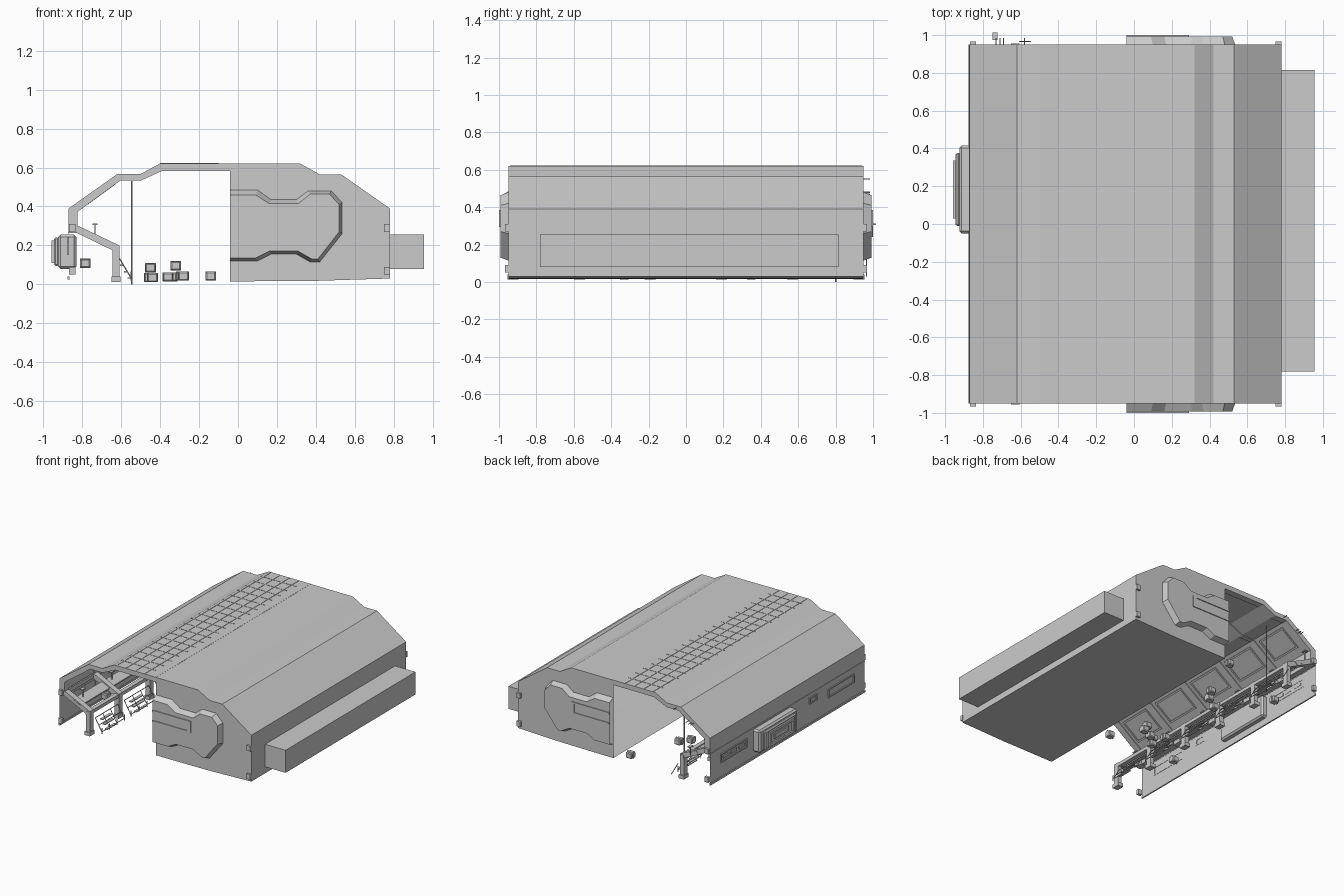
import bpy, bmesh, math
from mathutils import Vector

if "Cube" in bpy.data.objects:
    bpy.data.objects.remove(bpy.data.objects["Cube"])


def make(name, bm):
    me = bpy.data.meshes.new(name)
    bm.to_mesh(me)
    bm.free()
    ob = bpy.data.objects.new(name, me)
    bpy.context.collection.objects.link(ob)
    return ob


def sheet(name, line, y0, y1):
    """Open polyline in x-z swept along y as a single surface."""
    bm = bmesh.new()
    a = [bm.verts.new((x, y0, z)) for x, z in line]
    b = [bm.verts.new((x, y1, z)) for x, z in line]
    for i in range(len(line) - 1):
        bm.faces.new((a[i], a[i + 1], b[i + 1], b[i]))
    return make(name, bm)


def loft(name, ra, ya, rb, yb, cap_a=True, closed=True):
    """Two x-z rings joined along y, with end caps."""
    bm = bmesh.new()
    a = [bm.verts.new((x, ya, z)) for x, z in ra]
    b = [bm.verts.new((x, yb, z)) for x, z in rb]
    n = len(ra)
    for i in range(n if closed else n - 1):
        j = (i + 1) % n
        bm.faces.new((a[i], a[j], b[j], b[i]))
    bm.faces.new(b)
    if cap_a:
        bm.faces.new(a[::-1])
    bmesh.ops.recalc_face_normals(bm, faces=bm.faces)
    return make(name, bm)


def prism(name, ring, y0, y1):
    return loft(name, ring, y0, ring, y1)


def box(name, x0, x1, y0, y1, z0, z1, bevel=0):
    ob = prism(name, [(x0, z0), (x1, z0), (x1, z1), (x0, z1)], y0, y1)
    if bevel:
        m = ob.modifiers.new("bevel", 'BEVEL')
        m.width = bevel
        m.segments = 1
    return ob


def strip(name, p, q, t0, t1, off, th, y0, y1):
    """Slab lying on part t0..t1 of profile segment p-q, raised by off."""
    p, q = Vector(p), Vector(q)
    d = (q - p).normalized()
    n = Vector((d.y, -d.x))
    a, b = p.lerp(q, t0) + n * off, p.lerp(q, t1) + n * off
    return prism(name, [a, b, b + n * th, a + n * th], y0, y1)


def rod(name, p, q, r, sides=6):
    p, q = Vector(p), Vector(q)
    d = q - p
    bm = bmesh.new()
    bmesh.ops.create_cone(bm, cap_ends=True, segments=sides, radius1=r, radius2=r, depth=d.length)
    ob = make(name, bm)
    ob.location = (p + q) / 2
    ob.rotation_euler = d.to_track_quat('Z', 'Y').to_euler()
    return ob


L = 0.95
OUT = [(-.04, .621), (-.40, .621), (-.50, .567), (-.62, .567), (-.87, .39), (-.87, .27)]
INN = [(-.04, .583), (-.39, .583), (-.50, .533), (-.605, .533), (-.825, .372), (-.825, .30)]
STATIONS = [-.57, -.19, .19, .57]
ENDS = [-.925] + STATIONS + [.925]

# Right half shell: open towards the hall
right = [(-.04, .62), (.32, .62), (.42, .565), (.53, .565), (.78, .39), (.78, .03), (.40, .018), (-.04, .015)]
sheet("right_shell", right, -L, L)
for s in (-1, 1):
    bm = bmesh.new()
    bm.faces.new([bm.verts.new((x, s * L, z)) for x, z in right])
    make("end_wall", bm)
box("side_annex", .78, .955, -.78, .815, .08, .255)

# Octagonal door bulges on both end walls
A = [(-.04, .485), (.10, .485), (.17, .435), (.30, .435), (.36, .48), (.48, .48), (.535, .42),
     (.535, .26), (.42, .115), (.37, .115), (.30, .155), (.17, .155), (.10, .12), (-.04, .12)]
B = [(-.04, .46), (.09, .46), (.16, .415), (.31, .415), (.37, .463), (.47, .463), (.52, .41),
     (.52, .27), (.41, .13), (.38, .13), (.31, .17), (.16, .17), (.09, .135), (-.04, .135)]
for s in (-1, 1):
    loft("door_bulge", A, s * L, B, s * .993, cap_a=False, closed=False)
    ya, yb = sorted((s * .992, s * 1.0))
    for x0, x1, z0, z1 in [(-.04, .29, .373, .385), (-.04, .29, .295, .305), (.262, .29, .305, .373)]:
        box("door_slot_frame", x0, x1, ya, yb, z0, z1)
    for x in (-.85, .768):
        ya, yb = sorted((s * .945, s * .967))
        for z in (.05, .27):
            box("corner_bracket", x - .018, x + .014, ya, yb, z, z + .04)

# Left half: outer skin reaching the ground, inner lining and arch ribs
sheet("left_skin", OUT[:5] + [(-.87, .025)], -L, L)
lining = [(x - .004, z + .006) for x, z in INN]
lining[0] = (-.04, .589)
sheet("left_lining", lining[::-1], -L, L)
for i, y in enumerate(ENDS):
    w = .025 if i in (0, 5) else .018
    prism("arch_rib", OUT + INN[::-1], y - w, y + w)

# Outer rib pairs and roof panel seams
for y in STATIONS:
    for dy in (-.025, .025):
        for k in range(4):
            strip("roof_rib", OUT[k + 1] if k else OUT[1], OUT[k + 2] if k else OUT[2], 0, 1, 0,
                  -.004 if k < 3 else -.003, y + dy - .006, y + dy + .006) if k < 3 else \
                strip("wall_rib", (-.87, .39), (-.87, .27), 0, 1, 0, -.004, y + dy - .006, y + dy + .006)
for x in (-.38, -.30, -.22, -.14):
    box("roof_seam_long", x - .003, x + .003, -.94, .94, .620, .6235)
for i in range(-9, 10):
    box("roof_seam_cross", -.40, -.10, i * .095 - .003, i * .095 + .003, .620, .623)
strip("eaves_strip", OUT[3], OUT[4], .82, .85, 0, -.004, -L, L)
strip("ridge_strip", OUT[3], OUT[4], .0, .02, 0, -.004, -L, L)

# Framed panels on both faces of the left slope
for i in range(5):
    ya, yb = ENDS[i] + .05, ENDS[i + 1] - .05
    for p, q, off, th in ((INN[3], INN[4], -.001, .006), (OUT[3], OUT[4], 0, -.003)):
        for t in (.1, .72):
            strip("slope_panel_rail", p, q, t, t + .05, off, th, ya, yb)
        for y in (ya, yb - .012):
            strip("slope_panel_stile", p, q, .1, .77, off, th, y, y + .012)

# Bent support legs with long beams
LEG = [(-.87, .30), (-.82, .30), (-.61, .20), (-.61, .02), (-.645, .015), (-.645, .175), (-.83, .265), (-.87, .265)]
for y in ENDS:
    prism("bent_leg", LEG, y - .022, y + .022)
    box("leg_foot", -.65, -.605, y - .03, y + .03, .012, .04)
    rod("handrail_brace", (-.607, y + .04, .13), (-.548, y + .04, .03), .003)
    rod("console_post", (-.735, y + .07, .24), (-.735, y + .07, .31), .004)
    box("console_top", -.748, -.722, y + .05, y + .09, .305, .313)
box("knee_beam", -.645, -.612, -L, L, .172, .198)
box("wall_beam", -.87, -.828, -L, L, .268, .298)
strip("sloped_walkway", (-.82, .29), (-.61, .19), .3, .62, 0, .018, -L, L)

# Steps and railings between the legs
for i in range(5):
    ya, yb = ENDS[i] + .04, ENDS[i + 1] - .04
    for k in range(3):
        x = -.607 + k * .02
        box("stair_step", x, x + .022, ya + .06, yb - .1, .095 - k * .033, .101 - k * .033)
    for z, x in ((.13, -.607), (.08, -.578), (.035, -.551)):
        rod("railing", (x, ya, z), (x, yb, z), .003)
    for k in range(4):
        y = ya + (yb - ya) * k / 3
        rod("railing_post", (-.55, y, .02), (-.55, y, .065), .003)
        rod("railing_stay", (-.607, y, .13), (-.55, y, .035), .0025)

# Tall mast and small antennas at the back
rod("mast", (-.545, .8, 0), (-.545, .8, .53), .004, 8)
for x, z in ((-.73, .47), (-.71, .47), (-.69, .48), (-.58, .55)):
    rod("antenna", (x, .94, z), (x, .985, z), .003)

# Pod on the outer wall, stepped outwards, with an inner housing
box("pod_base", -.925, -.83, -.05, .415, .08, .255, .012)
box("pod_middle", -.945, -.92, -.01, .375, .095, .24, .008)
for z in (.11, .205):
    box("pod_face_bar", -.957, -.94, .03, .335, z, z + .02)
for y in (.03, .31):
    box("pod_face_post", -.957, -.94, y, y + .025, .13, .205)
box("pod_core", -.955, -.94, .1, .27, .15, .185)

# Wall trims: base strip, waist strip and framed openings
box("wall_base_strip", -.876, -.866, -L, L, .025, .04)
box("wall_waist_strip", -.874, -.868, -L, L, .262, .27)
for ya, yb, z0, z1 in ((.5, .82, .15, .22), (-.36, -.27, .19, .24), (-.82, -.5, .15, .22)):
    for a, b in ((z0, z0 + .01), (z1 - .01, z1)):
        box("wall_frame_rail", -.877, -.868, ya, yb, a, b)
    for y in (ya, yb - .012):
        box("wall_frame_stile", -.877, -.868, y, y + .012, z0, z1)
for k in range(3):
    box("wall_vent", -.876, -.868, .53 + k * .095, .60 + k * .095, .175, .195)

# Crates on the hall floor
for x, y, z in [(-.14, -.43, .02), (-.14, .88, .02), (-.45, -.33, .062), (-.44, -.33, .012), (-.455, -.2, .012),
                (-.36, -.25, .015), (-.28, -.22, .02), (-.32, -.235, .072), (-.44, .35, .012), (-.29, .5, .02),
                (-.34, .42, .015), (-.785, .6, .085), (-.785, -.5, .085)]:
    box("crate", x - .026, x + .026, y - .026, y + .026, z, z + .045, .006)
    box("crate_band", x - .028, x + .028, y - .006, y + .006, z, z + .047)
